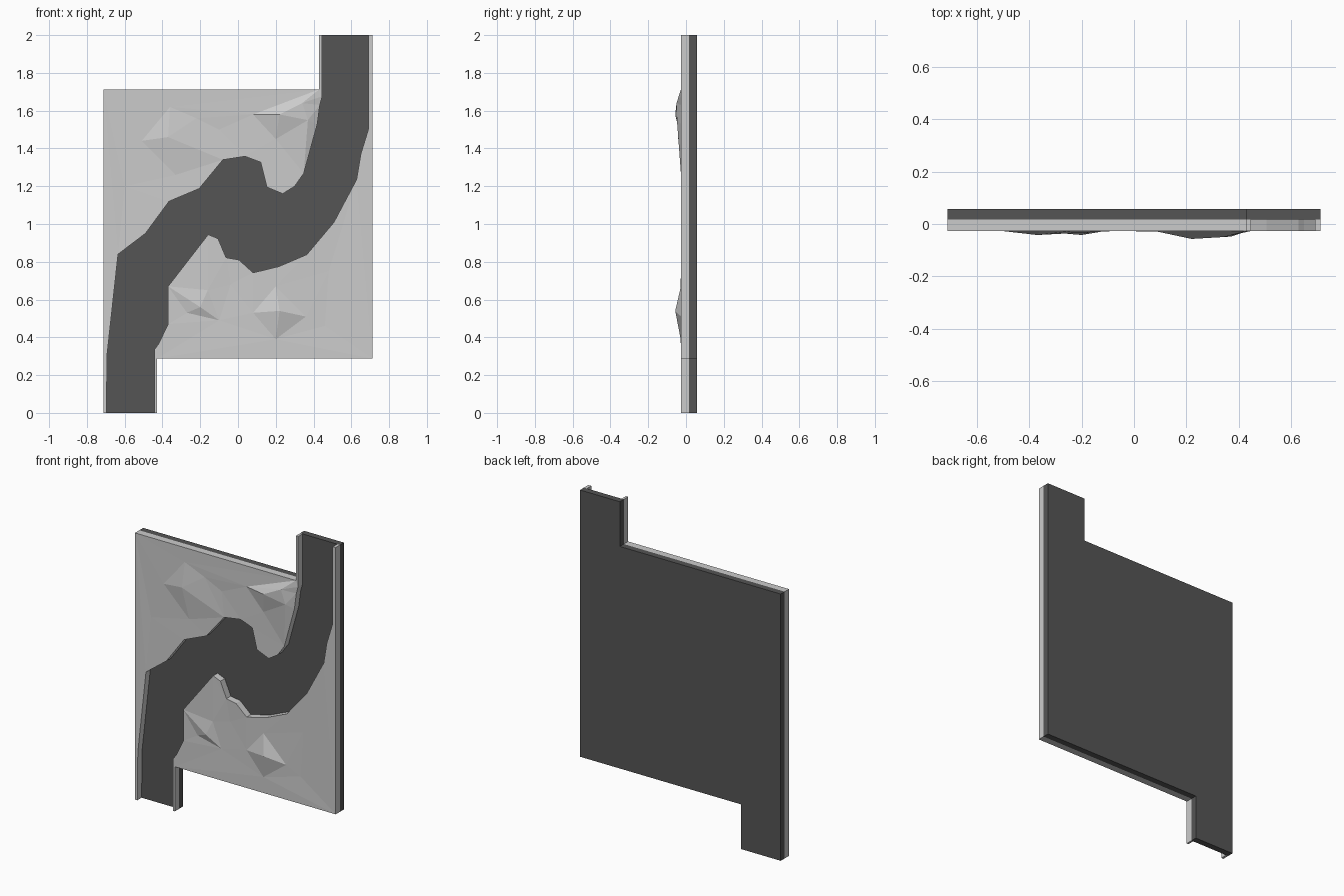
import bpy, bmesh
from mathutils import Vector, geometry

if "Cube" in bpy.data.objects:
    bpy.data.objects.remove(bpy.data.objects["Cube"])

BACK, MID, FRONT = 0.057, 0.017, -0.027

dark = bpy.data.materials.new("dark_backing")
dark.diffuse_color = (0.09, 0.09, 0.09, 1)
dark.use_nodes = True
dark.node_tree.nodes["Principled BSDF"].inputs["Base Color"].default_value = dark.diffuse_color


def slab(name, outline, y_front, y_back, relief=(), mat=None):
    """Prism over an (x, z) outline; relief points (x, z, y) shape the front."""
    pts = [Vector(p) for p in outline] + [Vector(p[:2]) for p in relief]
    n = len(outline)
    edges = [(i, (i + 1) % n) for i in range(n)]
    verts, _, faces, orig, _, _ = geometry.delaunay_2d_cdt(pts, edges, [], 1, 1e-5)
    bm = bmesh.new()
    vs = []
    for v, src in zip(verts, orig):
        k = src[0] if src else 0
        y = relief[k - n][2] if k >= n else y_front
        vs.append(bm.verts.new((v.x, y, v.y)))
    for f in faces:
        bm.faces.new([vs[i] for i in f])
    loose = [v for v in bm.verts if not v.link_faces]
    bmesh.ops.delete(bm, geom=loose, context='VERTS')
    # give thickness, with a flat back
    ext = bmesh.ops.extrude_face_region(bm, geom=bm.faces[:], use_keep_orig=True)
    for g in ext["geom"]:
        if isinstance(g, bmesh.types.BMVert):
            g.co.y = y_back
    bmesh.ops.recalc_face_normals(bm, faces=bm.faces[:])
    me = bpy.data.meshes.new(name)
    bm.to_mesh(me)
    bm.free()
    ob = bpy.data.objects.new(name, me)
    bpy.context.collection.objects.link(ob)
    if mat:
        me.materials.append(mat)
    return ob


# dark backing plate: square with an inlet tab and an outlet tab
slab("backing_plate",
     [(-.713, 0), (-.43, 0), (-.43, .287), (.713, .287),
      (.713, 2), (.43, 2), (.43, 1.713), (-.713, 1.713)],
     MID, BACK, mat=dark)

# rock bank above and left of the winding channel
slab("upper_bank",
     [(-.713, 0), (-.697, 0), (-.693, .31), (-.635, .84), (-.49, .95),
      (-.365, 1.12), (-.206, 1.187), (-.08, 1.34), (.037, 1.358), (.12, 1.327),
      (.153, 1.195), (.237, 1.16), (.30, 1.2), (.348, 1.268), (.42, 1.53),
      (.433, 1.63), (.446, 1.676), (.446, 2), (.43, 2), (.43, 1.713),
      (-.713, 1.713)],
     FRONT, MID,
     [(-.37, 1.46, -.042), (-.51, 1.44, -.026), (-.22, 1.56, -.025),
      (-.60, 1.2, -.024), (-.36, 1.62, -.026), (-.10, 1.5, -.022),
      (.08, 1.58, -.027), (.22, 1.58, -.057), (.34, 1.64, -.050),
      (.37, 1.55, -.048), (.20, 1.45, -.028), (-.33, 1.26, -.024)])

# rock bank below and right of the channel
slab("lower_bank",
     [(-.443, 0), (-.43, 0), (-.43, .287), (.713, .287), (.713, 2), (.692, 2),
      (.692, 1.507), (.65, 1.37), (.628, 1.236), (.507, 1.008), (.364, .838),
      (.216, .775), (.08, .742), (.005, .81), (-.063, .822), (-.106, .923),
      (-.158, .944), (-.37, .67), (-.37, .47), (-.42, .366), (-.443, .334)],
     FRONT, MID,
     [(.22, .54, -.057), (.08, .53, -.027), (.20, .39, -.028),
      (.36, .51, -.026), (.20, .67, -.027), (-.16, .65, -.028),
      (-.20, .56, -.042), (-.10, .49, -.025), (-.27, .53, -.024),
      (.46, .46, -.023), (.48, .75, -.024), (-.04, .68, -.023)])
